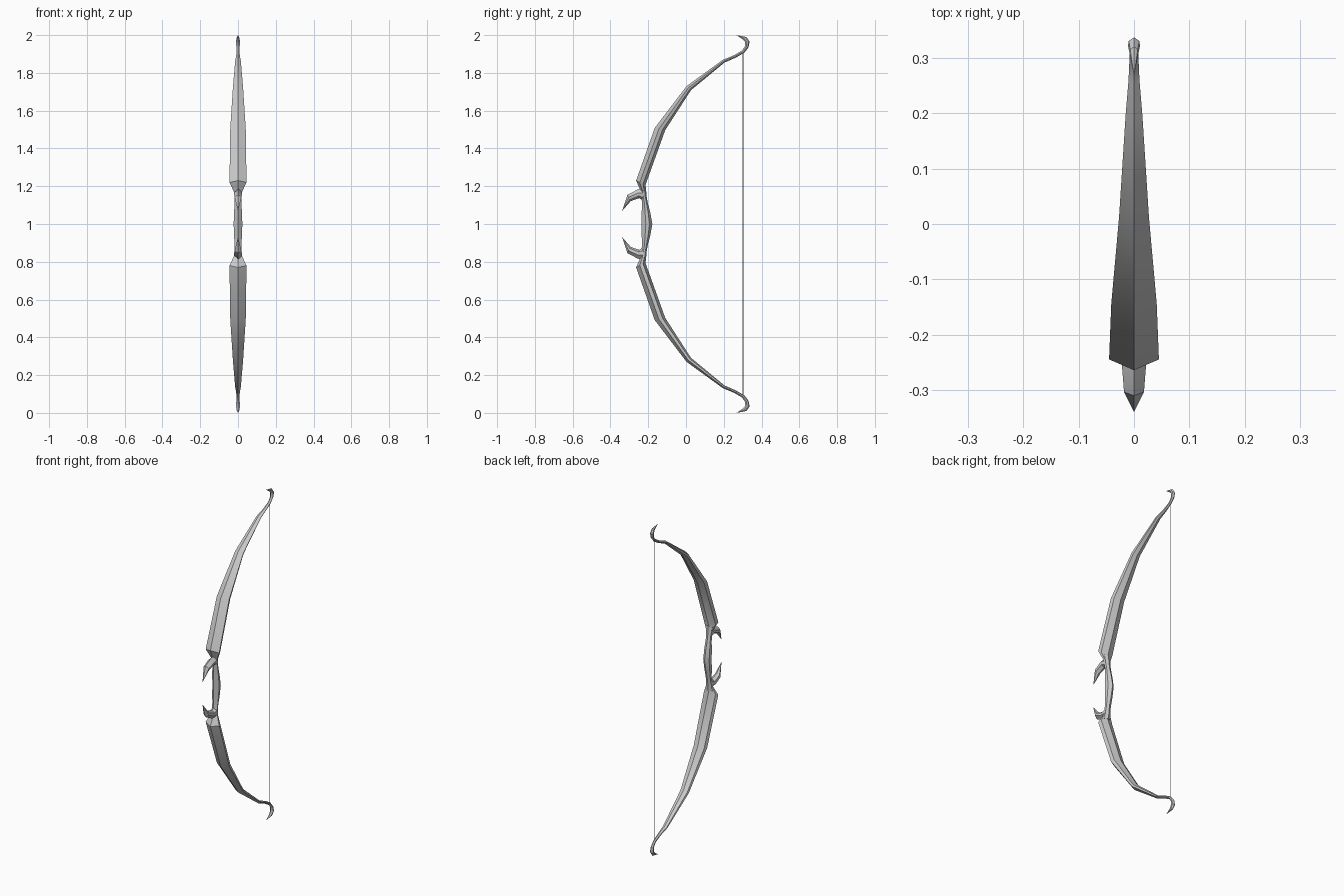
import bpy, bmesh
from mathutils import Vector

if "Cube" in bpy.data.objects:
    bpy.data.objects.remove(bpy.data.objects["Cube"])

HEX = [(0, 0), (1, .4), (.85, .75), (0, 1), (-.85, .75), (-1, .4)]


def loft(name, stations, cap_start=True, tip=None):
    """Hexagonal loft: each station is (outer y, z, inner y, z, half width); mirrored about z = 1."""
    bm = bmesh.new()
    rings = []
    for oy, oz, iy, iz, w in stations:
        o, i = Vector((0, oy, oz - 1)), Vector((0, iy, iz - 1))
        rings.append([bm.verts.new(o.lerp(i, t) + Vector((s * w, 0, 0))) for s, t in HEX])
    for a, b in zip(rings, rings[1:]):
        for k in range(6):
            n = (k + 1) % 6
            bm.faces.new((a[k], a[n], b[n], b[k]))
    if cap_start:
        bm.faces.new(rings[0])
    if tip:
        p = bm.verts.new((0, tip[0], tip[1] - 1))
        for k in range(6):
            bm.faces.new((rings[-1][k], rings[-1][(k + 1) % 6], p))
    else:
        bm.faces.new(rings[-1])
    bmesh.ops.recalc_face_normals(bm, faces=bm.faces)
    me = bpy.data.meshes.new(name)
    bm.to_mesh(me)
    bm.free()
    ob = bpy.data.objects.new(name, me)
    bpy.context.collection.objects.link(ob)
    ob.location.z = 1
    # Shade first, then mirror top half to bottom half
    bpy.ops.object.select_all(action='DESELECT')
    ob.select_set(True)
    bpy.context.view_layer.objects.active = ob
    bpy.ops.object.shade_smooth_by_angle(angle=0.6)
    m = ob.modifiers.new("mirror", 'MIRROR')
    m.use_axis = (False, False, True)
    return ob


# Limbs with curled tips
loft("limb", [
    (-.240, 1.175, -.213, 1.165, .022),
    (-.264, 1.230, -.215, 1.205, .045),
    (-.166, 1.508, -.110, 1.497, .041),
    (.003, 1.730, .026, 1.708, .027),
    (.195, 1.869, .204, 1.855, .015),
    (.255, 1.894, .262, 1.880, .010),
    (.296, 1.918, .308, 1.906, .008),
    (.313, 1.942, .331, 1.935, .009),
    (.312, 1.964, .337, 1.965, .011),
    (.300, 1.978, .320, 1.990, .008),
], tip=(.267, 2.0))

# Grip
loft("grip", [
    (-.236, 1.000, -.178, 1.000, .023),
    (-.235, 1.060, -.189, 1.060, .021),
    (-.232, 1.110, -.202, 1.110, .018),
    (-.240, 1.160, -.209, 1.150, .018),
    (-.246, 1.200, -.212, 1.195, .026),
], cap_start=False)

# Curved guard spikes
loft("guard_spike", [
    (-.222, 1.195, -.212, 1.115, .018),
    (-.255, 1.183, -.248, 1.137, .022),
    (-.310, 1.155, -.293, 1.121, .018),
], tip=(-.339, 1.068))

# Bowstring
bpy.ops.mesh.primitive_cylinder_add(vertices=4, radius=.002, depth=1.82, location=(0, .302, 1))
bpy.context.object.name = "bowstring"
